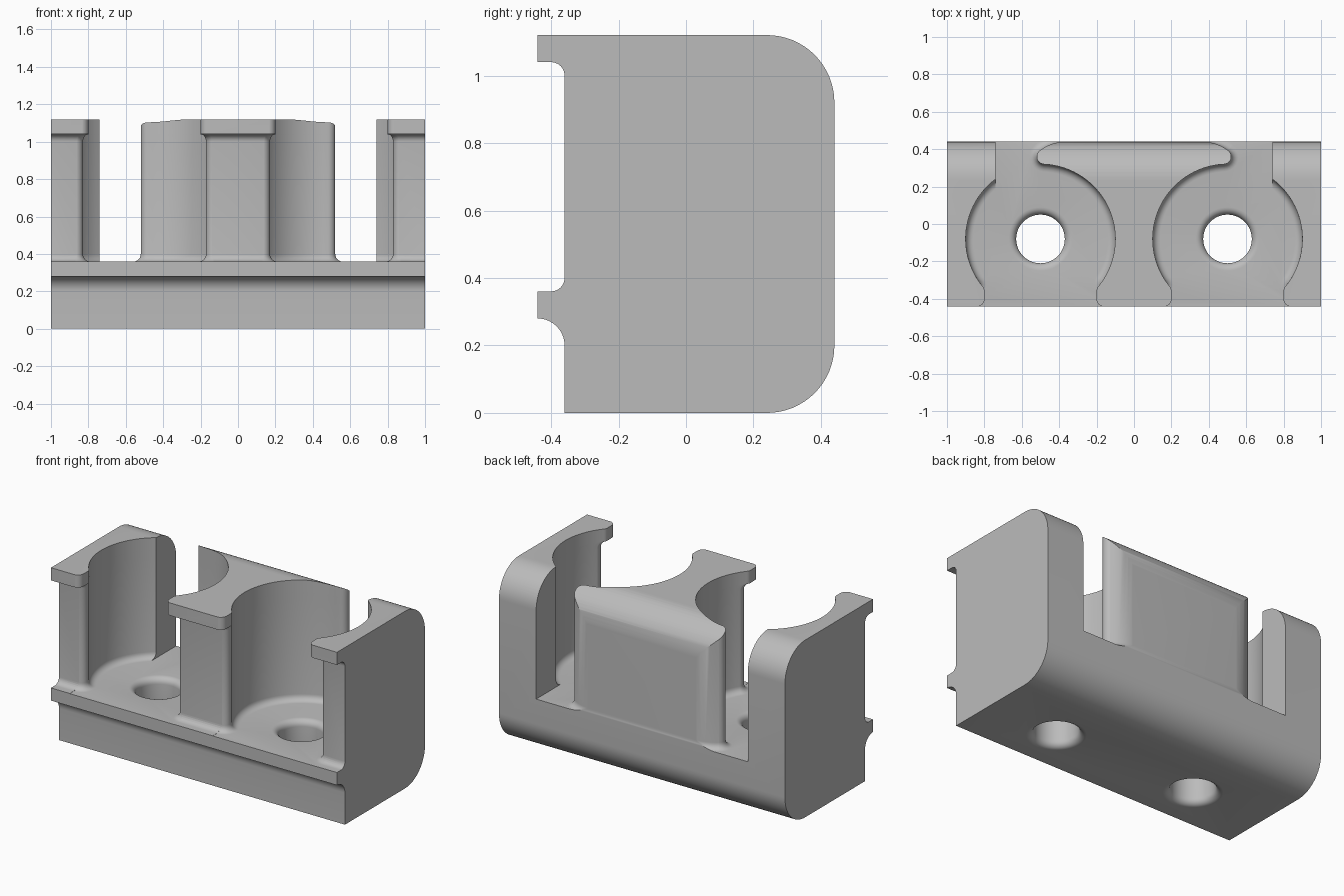
import bpy, bmesh
from math import sin, cos, pi, atan2, acos, sqrt, radians

if "Cube" in bpy.data.objects:
    bpy.data.objects.remove(bpy.data.objects["Cube"])

R = 0.4          # pocket radius
F = 0.04         # common fillet radius
FLOOR = 0.359    # pocket floor height
PX, PY = 0.5, -0.08   # pocket centre
STEPS = 6


def arc(cx, cy, r, a0, a1, n=STEPS):
    return [(cx + r * cos(a0 + (a1 - a0) * i / n),
             cy + r * sin(a0 + (a1 - a0) * i / n)) for i in range(n + 1)]


def loft(name, rings):
    """Closed solid through rings with equal point counts."""
    bm = bmesh.new()
    loops = [[bm.verts.new(p) for p in ring] for ring in rings]
    n = len(loops[0])
    for a, b in zip(loops, loops[1:]):
        for i in range(n):
            j = (i + 1) % n
            bm.faces.new((a[i], a[j], b[j], b[i]))
    bm.faces.new(loops[0])
    bm.faces.new(loops[-1])
    bmesh.ops.recalc_face_normals(bm, faces=bm.faces)
    mesh = bpy.data.meshes.new(name)
    bm.to_mesh(mesh)
    bm.free()
    obj = bpy.data.objects.new(name, mesh)
    bpy.context.collection.objects.link(obj)
    return obj


def pocket_outline(front, s):
    """Pocket section for a post front at y=front, walls inset by s."""
    r = F + s
    cy = max(front + F, -0.36)
    cx = PX - sqrt((R + F) ** 2 - (cy - PY) ** 2)
    a = atan2(cy - PY, cx - PX)
    # rounded post corner
    corner = [(cx, -0.6)] + arc(cx, front + F - 0.001, r, -pi / 2, 0)
    corner += arc(cx, cy, r, 0, a + pi)
    # round wall, rounded end of the back wall, opening to the rear
    pts = corner + arc(PX, PY, R - s, a + 2 * pi, radians(92.6), 32)[1:]
    tangent = atan2(0.16, 0.12)
    pts += arc(0.48, 0.36, r, radians(-87.4), tangent, 10)[1:]
    pts += arc(0.36, 0.20, 0.241 + s, tangent, pi / 2)
    pts += [(0.36, 0.6), (0.74, 0.6)]
    # outer wall and mirrored corner
    pts += arc(PX, PY, R - s, acos(0.24 / (R - s)), -pi - a, 24)[:-1]
    return pts + [(2 * PX - x, y) for x, y in reversed(corner)]


# Body: side profile drawn in y, z and stretched along x
profile = [(-0.36, 0)]
profile += arc(0.24, 0.2, 0.2, -pi / 2, 0, 16)
profile += arc(0.24, 0.92, 0.2, 0, pi / 2, 16)
profile += [(-0.44, 1.12), (-0.44, 1.04)]
profile += arc(-0.40, 1.0, F, pi / 2, 0)
profile += arc(-0.40, 0.40, F, 0, -pi / 2)
profile += [(-0.44, 0.36)]
profile += arc(-0.44, 0.20, 0.08, pi / 2, 0, 10)
body = loft("double_socket_holder", [[(x, y, z) for y, z in profile] for x in (-1, 1)])

# Pocket levels: height, post front, wall inset
fillet = [(F * (1 - cos(t)), F * (1 - sin(t)))
          for t in (pi / 2 * i / STEPS for i in range(STEPS + 1))]
levels = [(FLOOR + t, -0.36, s) for t, s in fillet]
levels += [(1.04 - t, -0.36 - s, 0) for t, s in reversed(fillet)]
levels += [(1.041, -0.44, 0), (1.3, -0.44, 0)]

# Screw hole: radius and height, rounded at both rims
hole = [(0.17, -0.1)] + arc(0.17, F, F, -pi / 2, -pi)
hole += arc(0.17, FLOOR - F, F, pi, pi / 2) + [(0.17, 0.5)]

for side in (1, -1):
    cutters = [
        loft("pocket_cutter", [[(side * x, y, z) for x, y in pocket_outline(f, s)]
                               for z, f, s in levels]),
        loft("hole_cutter", [[(side * x, y, z) for x, y in arc(PX, PY, r, 0, 2 * pi, 64)[:-1]]
                             for r, z in hole])]
    for cutter in cutters:
        cutter.hide_render = True
        mod = body.modifiers.new("cut", "BOOLEAN")
        mod.operation = "DIFFERENCE"
        mod.solver = "EXACT"
        mod.object = cutter
        bpy.context.view_layer.objects.active = body
        bpy.ops.object.modifier_apply(modifier=mod.name)
        bpy.data.objects.remove(cutter)

# Plain grey finish
grey = bpy.data.materials.new("plain_grey")
grey.use_nodes = True
colour = (0.5, 0.5, 0.5, 1)
grey.diffuse_color = colour
grey.node_tree.nodes["Principled BSDF"].inputs["Base Color"].default_value = colour
body.data.materials.clear()
body.data.materials.append(grey)

bpy.ops.object.select_all(action="DESELECT")
body.select_set(True)
bpy.context.view_layer.objects.active = body
bpy.ops.object.shade_smooth_by_angle(angle=radians(30))
